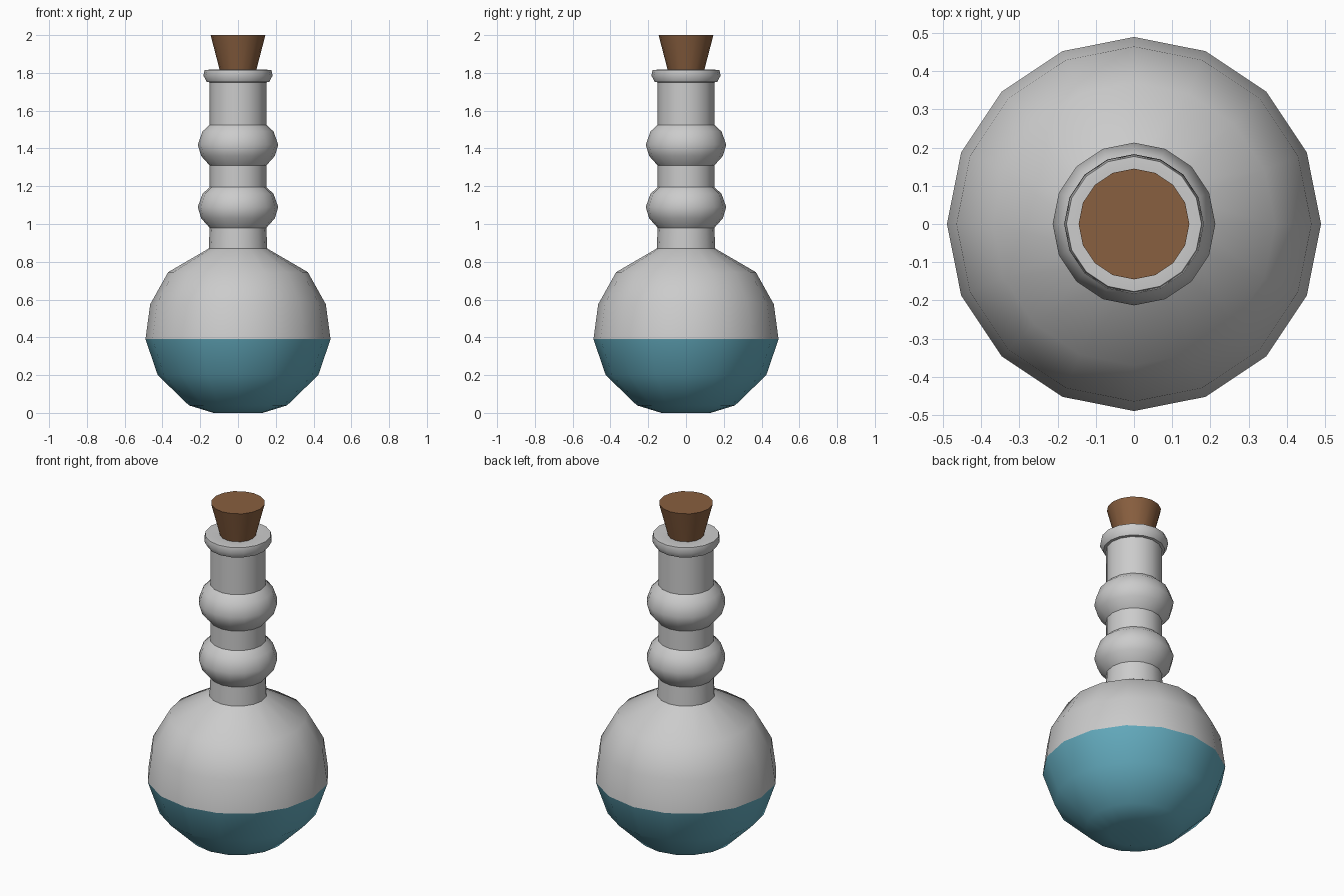
import bpy, bmesh, math

if "Cube" in bpy.data.objects:
    bpy.data.objects.remove(bpy.data.objects["Cube"])

SIDES = 16


def material(name, rgb):
    m = bpy.data.materials.new(name)
    m.diffuse_color = (*rgb, 1)
    m.use_nodes = True
    m.node_tree.nodes["Principled BSDF"].inputs["Base Color"].default_value = m.diffuse_color
    return m


def lathe(name, profile, mat=None, smooth=40):
    """Spin a (radius, z) profile around z; radius 0 becomes a single pole."""
    bm = bmesh.new()
    verts = [bm.verts.new((r, 0, z)) for r, z in profile]
    edges = [bm.edges.new(pair) for pair in zip(verts, verts[1:])]
    bmesh.ops.spin(bm, geom=verts + edges, cent=(0, 0, 0), axis=(0, 0, 1),
                   angle=math.tau, steps=SIDES, use_duplicate=False)
    bmesh.ops.remove_doubles(bm, verts=bm.verts, dist=1e-4)
    bmesh.ops.recalc_face_normals(bm, faces=bm.faces)
    mesh = bpy.data.meshes.new(name)
    bm.to_mesh(mesh)
    bm.free()
    obj = bpy.data.objects.new(name, mesh)
    bpy.context.collection.objects.link(obj)
    if mat:
        mesh.materials.append(mat)
    bpy.ops.object.select_all(action='DESELECT')
    obj.select_set(True)
    bpy.context.view_layer.objects.active = obj
    bpy.ops.object.shade_smooth_by_angle(angle=math.radians(smooth))
    return obj


def bulge(z):
    """Profile of a rounded ring on the neck, centred at height z."""
    return [(0.15, z - 0.11), (0.195, z - 0.06), (0.213, z),
            (0.188, z + 0.07), (0.15, z + 0.105)]


blue = material("liquid_blue", (0.13, 0.42, 0.53))
brown = material("cork_brown", (0.25, 0.115, 0.05))

# Liquid filling the lower half, with a slightly raised centre underneath
lathe("liquid", [(0, 0.02), (0.13, 0.0), (0.26, 0.04), (0.425, 0.2),
                 (0.49, 0.39), (0, 0.39)], blue)

# Glass: round shoulder, neck with two bulges, rolled lip
shoulder = [(0.49, 0.39), (0.465, 0.575), (0.37, 0.745), (0.155, 0.87)]
lip = [(0.15, 1.75), (0.165, 1.752), (0.183, 1.785), (0.177, 1.815),
       (0.15, 1.817), (0.09, 1.812)]
lathe("bottle", shoulder + bulge(1.09) + bulge(1.42) + lip)

# Tapered cork
lathe("cork", [(0, 1.75), (0.08, 1.75), (0.145, 2.0), (0, 2.0)], brown)
